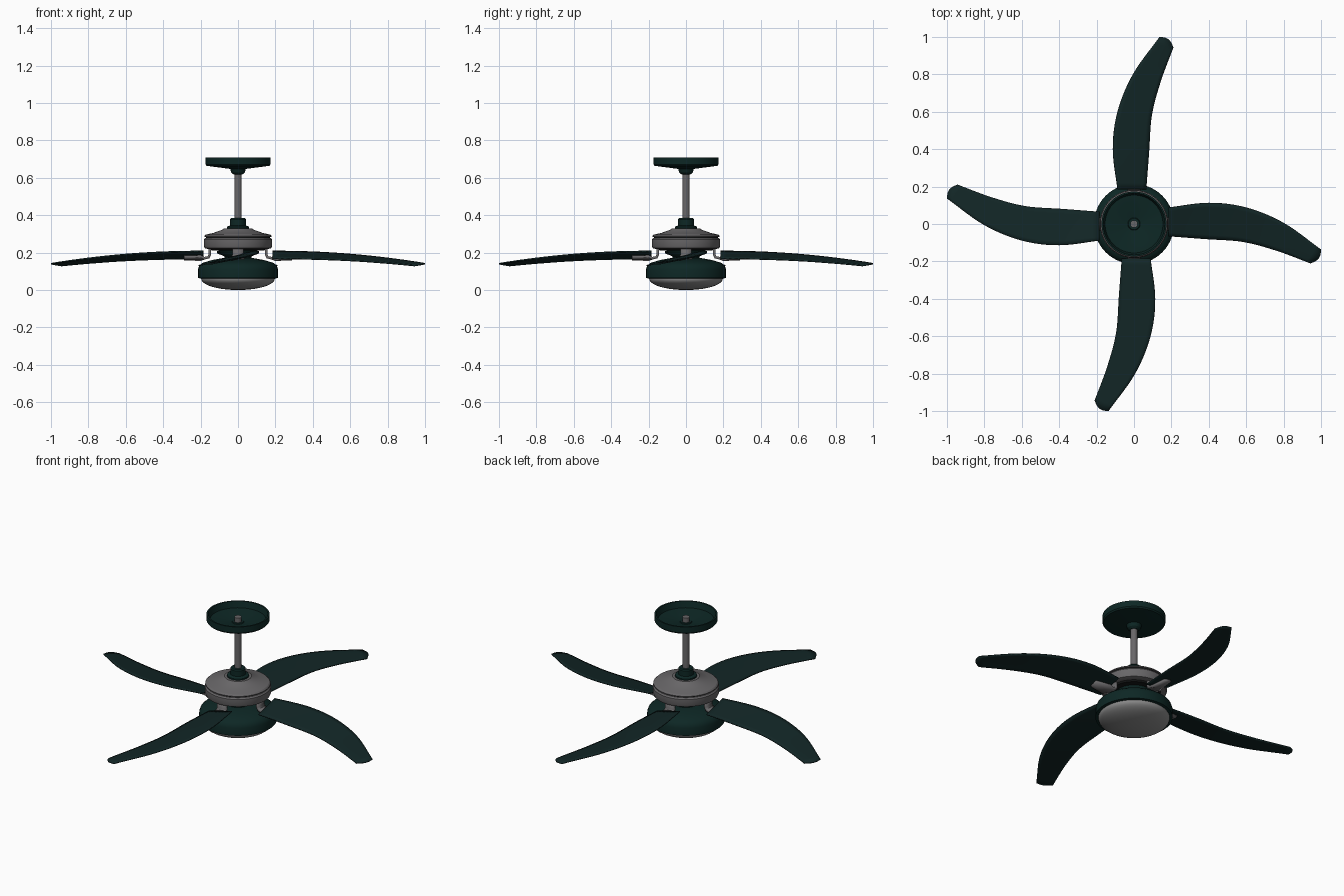
import bpy, bmesh, math
from mathutils import Vector

cube = bpy.data.objects.get("Cube")
if cube:
    bpy.data.objects.remove(cube, do_unlink=True)


def material(name, r, g, b):
    mat = bpy.data.materials.new(name)
    mat.use_nodes = True
    mat.diffuse_color = (r, g, b, 1)
    mat.node_tree.nodes["Principled BSDF"].inputs["Base Color"].default_value = (r, g, b, 1)
    return mat


teal = material("dark teal", 0.004, 0.02, 0.018)
blade_teal = material("blade teal", 0.006, 0.019, 0.019)
steel = material("grey metal", 0.14, 0.135, 0.14)
shadow = material("black gap", 0.008, 0.009, 0.009)
glass = material("frosted glass", 0.26, 0.26, 0.26)


def finish(name, bm, mat):
    """Turn a bmesh into a smooth-shaded object."""
    bmesh.ops.remove_doubles(bm, verts=bm.verts, dist=1e-5)
    bmesh.ops.recalc_face_normals(bm, faces=bm.faces)
    mesh = bpy.data.meshes.new(name)
    bm.to_mesh(mesh)
    bm.free()
    mesh.materials.append(mat)
    obj = bpy.data.objects.new(name, mesh)
    bpy.context.collection.objects.link(obj)
    bpy.ops.object.select_all(action="DESELECT")
    obj.select_set(True)
    bpy.context.view_layer.objects.active = obj
    bpy.ops.object.shade_smooth_by_angle(angle=math.radians(30))
    return obj


def lathe(name, profile, mat, sides=40):
    """Spin a (radius, height) profile about z."""
    bm = bmesh.new()
    verts = [bm.verts.new((r, 0, z)) for r, z in profile]
    edges = [bm.edges.new(pair) for pair in zip(verts, verts[1:])]
    bmesh.ops.spin(bm, geom=verts + edges, cent=(0, 0, 0), axis=(0, 0, 1),
                   angle=math.tau, steps=sides, use_duplicate=False)
    return finish(name, bm, mat)


def sheet(name, rows, thickness, mat):
    """Skin rows of points and give the skin a thickness."""
    bm = bmesh.new()
    grid = [[bm.verts.new(p) for p in row] for row in rows]
    for a, b in zip(grid, grid[1:]):
        for i in range(len(a) - 1):
            bm.faces.new((a[i], b[i], b[i + 1], a[i + 1]))
    obj = finish(name, bm, mat)
    solid = obj.modifiers.new("thickness", "SOLIDIFY")
    solid.thickness = thickness
    solid.offset = 0
    return obj


def four_around(obj):
    """Repeat a part every quarter turn."""
    base = obj.name
    for k in range(1, 4):
        copy = obj.copy()
        copy.name = f"{base}_{k + 1}"
        copy.rotation_euler.z = k * math.pi / 2
        bpy.context.collection.objects.link(copy)


def spline(points, steps):
    """Smooth path through the points."""
    pts = [Vector(p) for p in points]
    pts = [2 * pts[0] - pts[1]] + pts + [2 * pts[-1] - pts[-2]]
    path = []
    for a, b, c, d in zip(pts, pts[1:], pts[2:], pts[3:]):
        for i in range(steps):
            t = i / steps
            path.append(b + (c - a) * t / 2 + (2 * a - 5 * b + 4 * c - d) * t**2 / 2
                        + (3 * b - a - 3 * c + d) * t**3 / 2)
    return path + [pts[-2]]


# Ceiling canopy, an open bowl with a neck
lathe("ceiling_canopy", [(0.022, 0.655), (0.04, 0.66), (0.155, 0.672), (0.165, 0.708),
                         (0.174, 0.708), (0.174, 0.672), (0.168, 0.664), (0.045, 0.648),
                         (0.022, 0.648), (0.022, 0.655)], teal)
lathe("canopy_neck", [(0, 0.662), (0.03, 0.662), (0.042, 0.648), (0.036, 0.628),
                      (0.024, 0.618), (0, 0.618)], teal)

# Down rod and collar
lathe("down_rod", [(0, 0.69), (0.02, 0.69), (0.02, 0.34), (0, 0.34)], steel, 20)
lathe("rod_collar", [(0, 0.384), (0.036, 0.384), (0.042, 0.378), (0.042, 0.345),
                     (0.06, 0.338), (0.06, 0.322), (0, 0.322)], teal)

# Motor housing: cap, gap, drum, bottom ring
lathe("motor_cap", [(0, 0.33), (0.075, 0.33), (0.085, 0.322), (0.13, 0.306),
                    (0.172, 0.296), (0.18, 0.288), (0.18, 0.284), (0, 0.284)], steel)
lathe("motor_gap", [(0.17, 0.286), (0.17, 0.276), (0, 0.276)], shadow)
lathe("motor_drum", [(0, 0.278), (0.176, 0.278), (0.183, 0.27), (0.183, 0.236),
                     (0.178, 0.224), (0.16, 0.219), (0, 0.219)], steel)
lathe("motor_base", [(0, 0.222), (0.15, 0.222), (0.14, 0.211), (0, 0.211)], shadow)

# Hub and lamp housing
lathe("lower_hub", [(0, 0.213), (0.105, 0.213), (0.095, 0.195), (0.072, 0.178),
                    (0.072, 0.155), (0, 0.155)], teal)
lathe("lamp_housing", [(0, 0.172), (0.085, 0.17), (0.14, 0.16), (0.19, 0.145),
                       (0.207, 0.13), (0.214, 0.11), (0.214, 0.064), (0.196, 0.062),
                       (0.196, 0.075), (0, 0.075)], teal)

# Glass bowl
lathe("glass_bowl", [(0.197, 0.07)] + [
    (0.197 * math.cos(a * math.pi / 20), 0.06 - 0.06 * math.sin(a * math.pi / 20))
    for a in range(10)] + [(0, 0)], glass)

# Swept, pitched blades
lead = spline([(0.185, 0.088), (0.4, 0.113), (0.6, 0.088), (0.8, 0.006), (1, -0.136)], 6)
trail = spline([(0.185, -0.065), (0.38, -0.08), (0.58, -0.095), (0.76, -0.142),
                (0.944, -0.21)], 6)
rows = []
for n, (p, q) in enumerate(zip(lead, trail)):
    t = n / (len(lead) - 1)
    start = Vector((p.x, p.y, 0.207 - 0.066 * t * t))
    end = Vector((q.x, q.y, 0.168 - 0.038 * t * t))
    bulge = Vector((0.016, -0.01, 0.002)) * t**8
    rows.append([start.lerp(end, s / 8) + bulge * math.sin(math.pi * s / 8)
                 for s in range(9)])
four_around(sheet("blade", rows, 0.007, blade_teal))

# Brackets: bend down from the motor, then run under the blade
path = [(0.15, 0.225, 0.03), (0.15, 0.19, 0.03), (0.158, 0.175, 0.032),
        (0.18, 0.17, 0.035), (0.2, 0.171, 0.035), (0.29, 0.171, 0.022)]
rows = []
for r, z, w in path:
    pitch = 0.25 if r > 0.19 else 0
    rows.append([(r, y, z + pitch * y) for y in (-w, 0, w)])
four_around(sheet("blade_bracket", rows, 0.014, steel))
